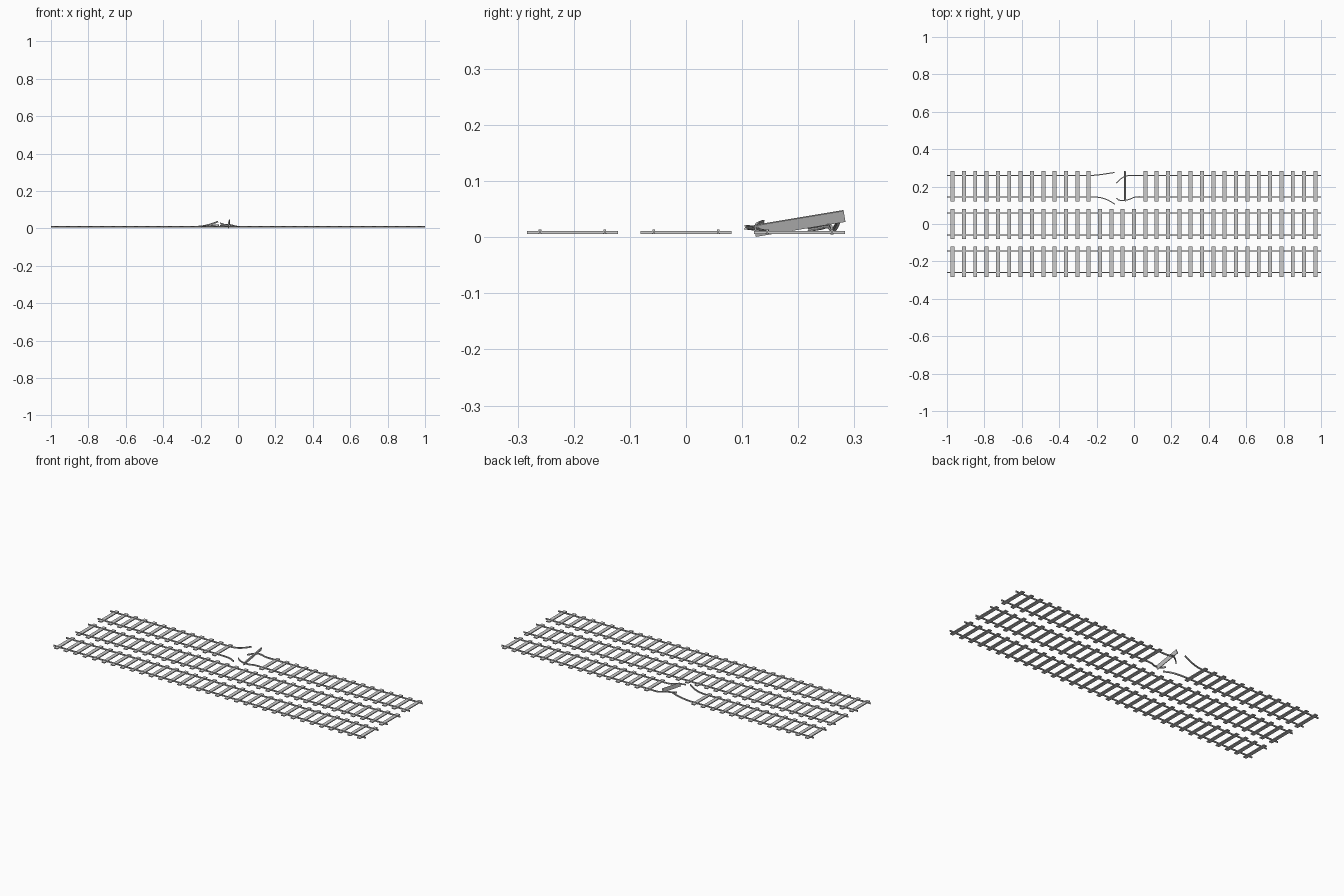
import bpy, bmesh
from math import radians
from mathutils import Vector, Matrix

if "Cube" in bpy.data.objects:
    bpy.data.objects.remove(bpy.data.objects["Cube"])

GAUGE = 0.0577          # half distance between rails
RAIL_Z = 0.0055         # underside of rails
TIE = (0.021, 0.162, 0.0052)
# I-shaped rail section (side, up)
PROFILE = [(-.0027, 0), (.0027, 0), (.0027, .0015), (.0012, .0025), (.0012, .005), (.0023, .006),
           (.0023, .008), (-.0023, .008), (-.0023, .006), (-.0012, .005), (-.0012, .0025), (-.0027, .0015)]


def new_object(name, bm):
    bmesh.ops.recalc_face_normals(bm, faces=bm.faces)
    mesh = bpy.data.meshes.new(name)
    bm.to_mesh(mesh)
    bm.free()
    ob = bpy.data.objects.new(name, mesh)
    bpy.context.collection.objects.link(ob)
    return ob


def smooth_path(pts, steps=5):
    """Catmull-Rom interpolation through the points."""
    p = [Vector(q) for q in pts]
    p = [2 * p[0] - p[1]] + p + [2 * p[-1] - p[-2]]
    out = []
    for a, b, c, d in zip(p, p[1:], p[2:], p[3:]):
        for i in range(steps):
            t = i / steps
            out.append(0.5 * (2 * b + (c - a) * t + (2 * a - 5 * b + 4 * c - d) * t * t
                              + (3 * b - a - 3 * c + d) * t ** 3))
    return out + [p[-2]]


def rail(name, path):
    """Sweep the rail section along a path."""
    bm = bmesh.new()
    rings = []
    for i, p in enumerate(path):
        t = (path[min(i + 1, len(path) - 1)] - path[max(i - 1, 0)]).normalized()
        side = Vector((0, 0, 1)).cross(t).normalized()
        up = t.cross(side)
        rings.append([bm.verts.new(p + side * u + up * v) for u, v in PROFILE])
    n = len(PROFILE)
    for a, b in zip(rings, rings[1:]):
        for k in range(n):
            bm.faces.new((a[k], a[(k + 1) % n], b[(k + 1) % n], b[k]))
    bm.faces.new(rings[0])
    bm.faces.new(rings[-1])
    return new_object(name, bm)


def ties(name, matrices):
    bm = bmesh.new()
    for m in matrices:
        bmesh.ops.create_cube(bm, size=1, matrix=m @ Matrix.Diagonal((*TIE, 1)))
    return new_object(name, bm)


tie_x = [-0.97 + i * 1.94 / 32 for i in range(33)]

# Tracks: the back one has a gap in the ties
for label, yc in (("front", -0.2025), ("middle", 0), ("back", 0.2025)):
    xs = [x for x in tie_x if label != "back" or not -0.2 < x < 0.03]
    ties(label + "_track_ties", [Matrix.Translation((x, yc, 0.0081)) for x in xs])
    if label != "back":
        for side, s in (("near", -1), ("far", 1)):
            y = yc + s * GAUGE
            rail(f"{label}_track_{side}_rail", [Vector((-1, y, RAIL_Z)), Vector((1, y, RAIL_Z))])

# Bent, broken rails of the back track
F, N, Z = 0.2025 + GAUGE, 0.2025 - GAUGE, RAIL_Z
bent = {
    "broken_far_rail_left": (-1, [(-.27, F, Z), (-.22, F, Z), (-.18, .264, .010), (-.14, .270, .020), (-.105, .275, .033)]),
    "broken_near_rail_left": (-1, [(-.27, N, Z), (-.22, N, Z), (-.18, .141, .007), (-.14, .128, .011), (-.102, .106, .014)]),
    "broken_far_rail_right": (1, [(.06, F, Z), (0, F, Z), (-.035, .258, .013), (-.055, .251, .016), (-.075, .238, .013), (-.095, .219, .010)]),
    "broken_near_rail_right": (1, [(.06, N, Z), (.01, N, Z), (-.025, .132, .007), (-.055, .125, .012), (-.08, .128, .018), (-.095, .139, .023)]),
}
for name, (end_x, pts) in bent.items():
    start = Vector((end_x, pts[0][1], Z))
    ob = rail(name, [start] + smooth_path(pts))
    for poly in ob.data.polygons:
        poly.use_smooth = len(poly.vertices) == 4
    ob.data.set_sharp_from_angle(angle=radians(30))

# Displaced tie tipped on its edge
tip = (Matrix.Translation((-0.048, 0.2025, 0.0245)) @ Matrix.Rotation(radians(9.5), 4, 'X')
       @ Matrix.Rotation(radians(-70), 4, 'Y'))
ties("displaced_tie", [tip])
